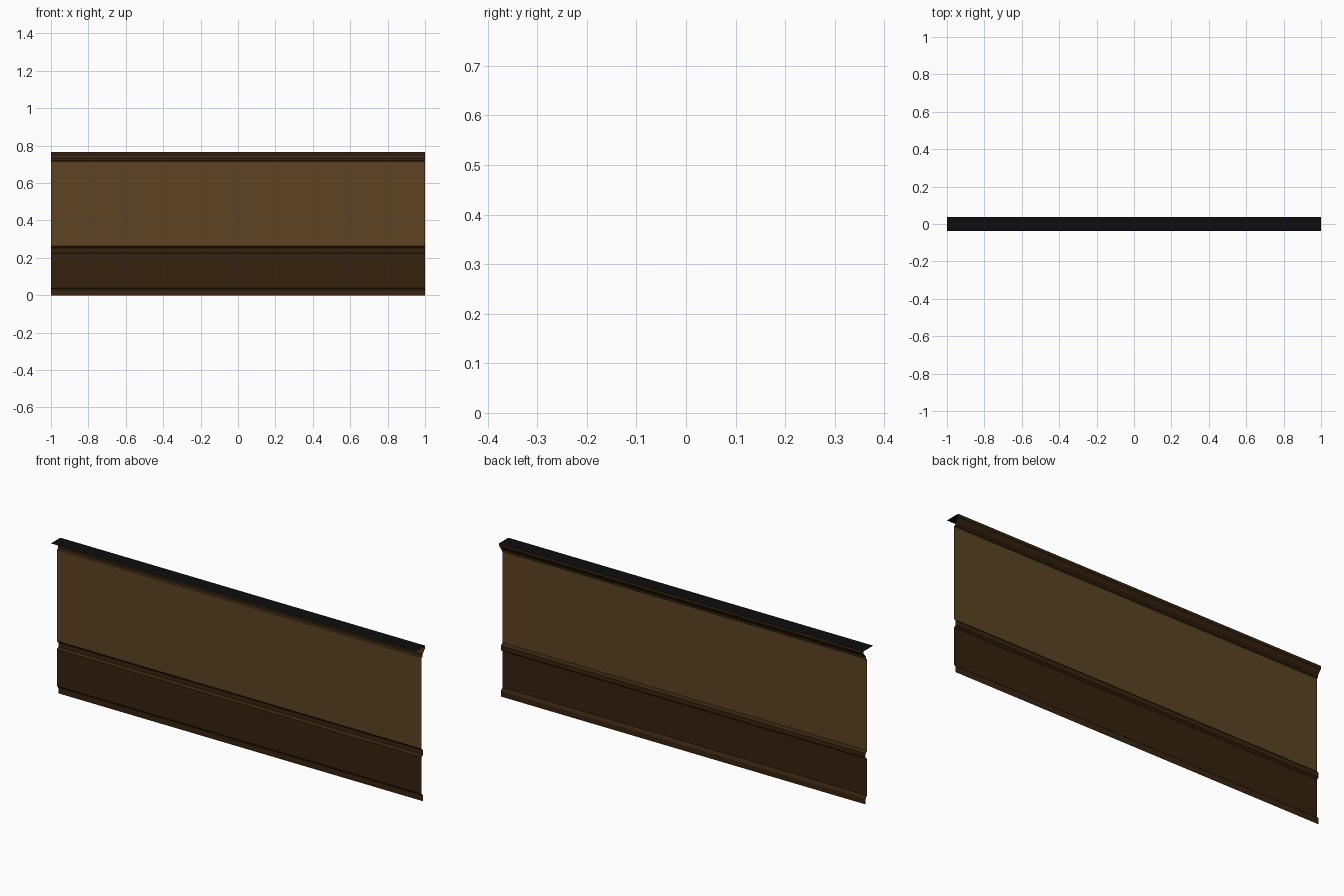
import bpy, bmesh

if "Cube" in bpy.data.objects:
    bpy.data.objects.remove(bpy.data.objects["Cube"])

HALF = 1.0  # half length along x


def material(name, rgb):
    m = bpy.data.materials.new(name)
    m.diffuse_color = (*rgb, 1.0)
    m.use_nodes = True
    m.node_tree.nodes["Principled BSDF"].inputs["Base Color"].default_value = m.diffuse_color
    return m


light_wood = material("light_brown", (0.110, 0.056, 0.016))
dark_wood = material("dark_brown", (0.036, 0.0150, 0.0042))
trim_wood = material("trim_brown", (0.040, 0.0180, 0.0050))
black = material("black", (0.004, 0.004, 0.004))


def strip(name, profile, mat):
    """Sweep an open (y, z) profile along x as a thin sheet, ends left open."""
    bm = bmesh.new()
    rows = [[bm.verts.new((x, y, z)) for x in (-HALF, HALF)] for y, z in profile]
    for a, b in zip(rows, rows[1:]):
        bm.faces.new((a[1], a[0], b[0], b[1]))
    me = bpy.data.meshes.new(name)
    bm.to_mesh(me)
    bm.free()
    me.materials.append(mat)
    ob = bpy.data.objects.new(name, me)
    bpy.context.collection.objects.link(ob)
    return ob


FACE = 0.010  # y of the flat panels
LIP = 0.021   # y of the raised mouldings

# Skirting moulding along the floor
strip("base_moulding", [(LIP, 0), (LIP, 0.026), (0.017, 0.034), (FACE, 0.040)], trim_wood)
# Dark lower panel
strip("lower_panel", [(FACE, 0.040), (FACE, 0.222)], dark_wood)
# Rail between the panels
strip("middle_rail", [(FACE, 0.222), (LIP, 0.230), (LIP, 0.252), (FACE, 0.263)], trim_wood)
# Light upper panel
strip("upper_panel", [(FACE, 0.263), (FACE, 0.715)], light_wood)
# Stepped moulding flaring out to the cap
strip("top_moulding", [(FACE, 0.715), (0.018, 0.720), (0.018, 0.730), (0.023, 0.736),
                       (0.030, 0.746), (0.037, 0.752), (0.037, 0.765)], trim_wood)
# Flat cap
strip("top_cap", [(0.037, 0.765), (-0.037, 0.765)], black)
